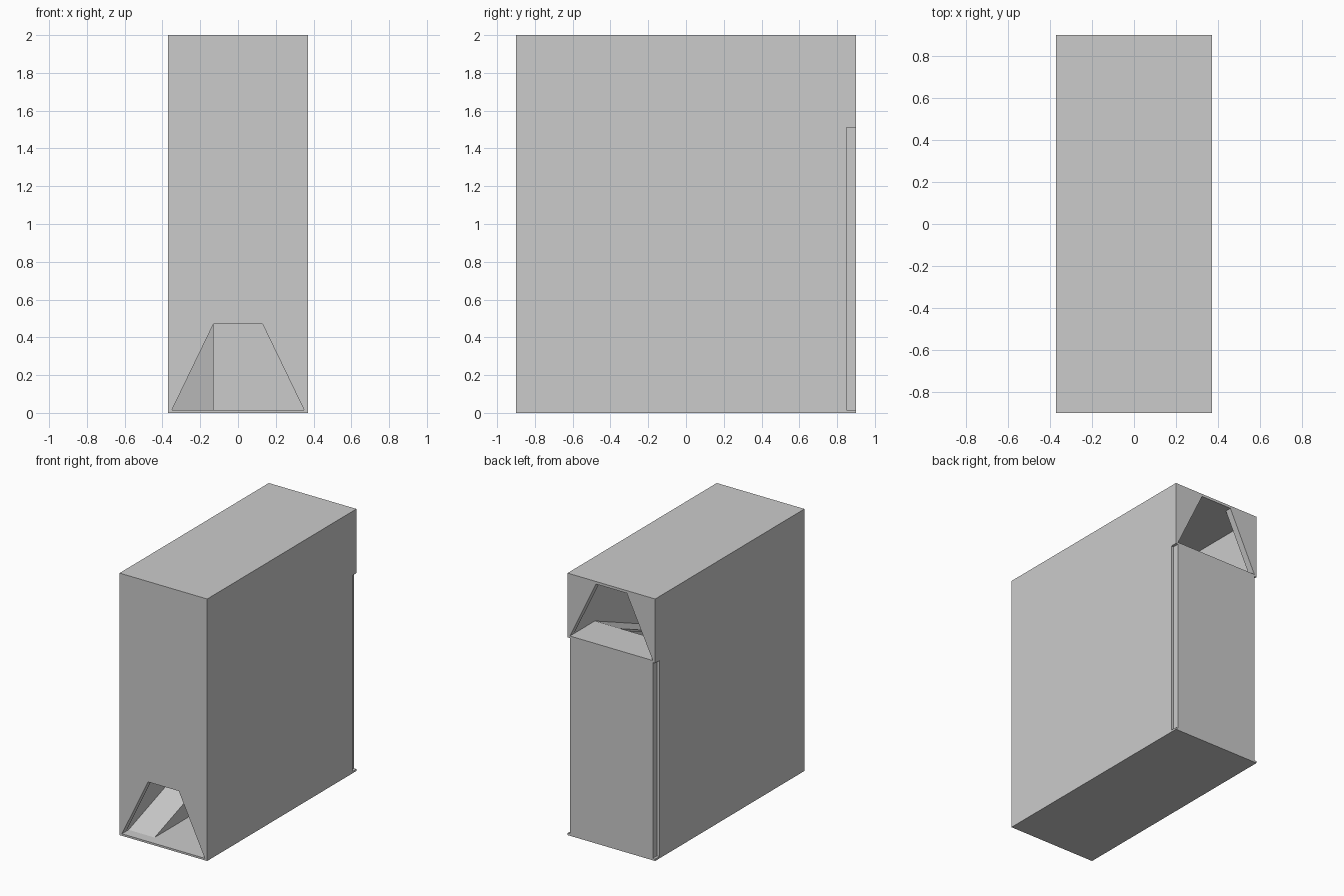
import bpy, bmesh

if "Cube" in bpy.data.objects:
    bpy.data.objects.remove(bpy.data.objects["Cube"])

W, D, H = 0.37, 0.90, 2.0      # half width, half depth, height
IN, YB = 0.35, 0.85            # inner half width, inner face of end panels
LANE = 0.13                    # half width of the middle ramp lane


def prism(name, pts, axis, a, b):
    """Extrude a closed profile along 'x' (pts = y,z) or 'y' (pts = x,z)."""
    bm = bmesh.new()
    place = (lambda p, t: (t, p[0], p[1])) if axis == 'x' else (lambda p, t: (p[0], t, p[1]))
    face = bm.faces.new([bm.verts.new(place(p, a)) for p in pts])
    ext = bmesh.ops.extrude_face_region(bm, geom=[face])
    offset = (b - a, 0, 0) if axis == 'x' else (0, b - a, 0)
    verts = [g for g in ext['geom'] if isinstance(g, bmesh.types.BMVert)]
    bmesh.ops.translate(bm, verts=verts, vec=offset)
    bmesh.ops.recalc_face_normals(bm, faces=bm.faces)
    mesh = bpy.data.meshes.new(name)
    bm.to_mesh(mesh)
    bm.free()
    obj = bpy.data.objects.new(name, mesh)
    bpy.context.collection.objects.link(obj)
    return obj


def box(name, x0, x1, y0, y1, z0, z1):
    return prism(name, [(y0, z0), (y1, z0), (y1, z1), (y0, z1)], 'x', x0, x1)


def end_panel(name, y0, y1, z0, z1, sill):
    """Flat end wall whose trapezoid doorway stands on the given sill height."""
    lintel = sill + 0.455
    if z1 - lintel > 0.001:
        box(name + "_head", -IN, IN, y0, y1, lintel, z1)
    if sill - z0 > 0.02:
        box(name + "_lower", -IN, IN, y0, y1, z0, sill)
    for s, side in ((-1, "left"), (1, "right")):
        prism(f"{name}_{side}_jamb",
              [(s * IN, sill), (s * IN, lintel), (s * LANE, lintel)], 'y', y0, y1)


# Outer shell: base, roof and side walls with the notch at the lower back
box("base", -W, W, -D, D, 0, 0.015)
box("roof", -W, W, -D, D, 1.98, H)
wall = [(-D, 0.015), (YB, 0.015), (YB, 1.51), (D, 1.51), (D, 1.98), (-D, 1.98)]
for s, side in ((-1, "left"), (1, "right")):
    prism(side + "_wall", wall, 'x', s * IN, s * W)

# Front and back panels with their doorways
end_panel("front_panel", -D, -YB, 0.015, 1.98, 0.015)
end_panel("back_panel", YB, D, 0.015, 1.98, 1.525)

# Lower ramp is a solid wedge, the upper two are slabs
prism("lower_ramp", [(-0.82, 0.015), (0.60, 0.015), (0.60, 0.52)], 'x', -IN, -LANE)


def ramp(name, x0, x1, y0, z0, y1, z1):
    t = 0.015
    prism(name, [(y0, z0), (y1, z1), (y1, z1 - t), (y0, z0 - t)], 'x', x0, x1)


ramp("middle_ramp", -LANE, LANE, 0.60, 0.52, -0.60, 1.02)
ramp("upper_ramp", LANE, IN, -0.60, 1.02, 0.60, 1.525)

# Landings at each turn and behind the upper doorway
for name, y0, y1, z in (("lower_landing", 0.60, YB, 0.52),
                        ("middle_landing", -YB, -0.60, 1.02),
                        ("upper_landing", 0.60, YB, 1.525)):
    box(name, -IN, IN, y0, y1, z - 0.015, z)
